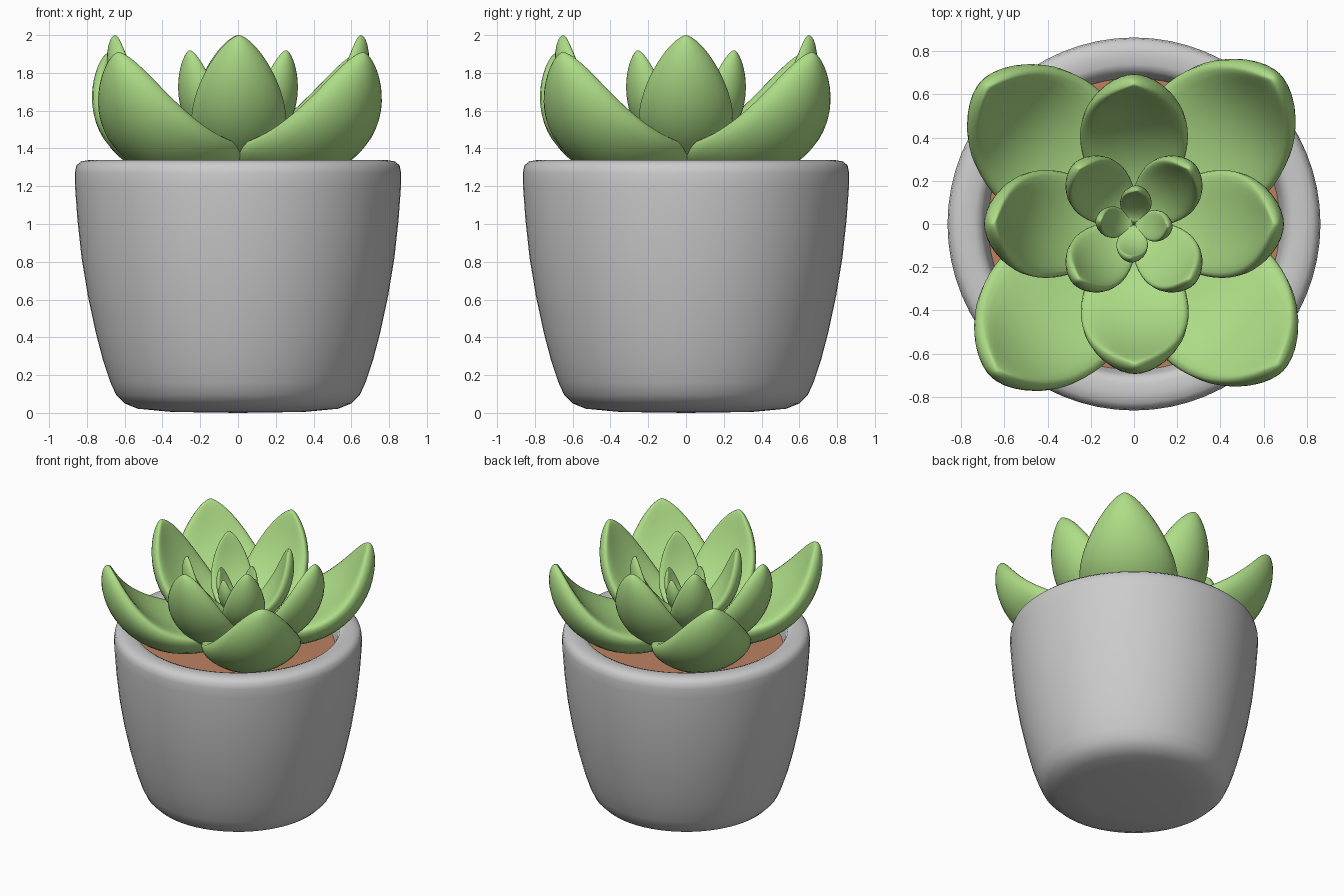
import bpy, bmesh
from math import sin, cos, pi, radians, copysign
from mathutils import Vector

if "Cube" in bpy.data.objects:
    bpy.data.objects.remove(bpy.data.objects["Cube"])


def material(name, color):
    mat = bpy.data.materials.new(name)
    mat.diffuse_color = color
    mat.use_nodes = True
    mat.node_tree.nodes["Principled BSDF"].inputs["Base Color"].default_value = mat.diffuse_color
    return mat


def add_object(name, mesh, mat=None):
    obj = bpy.data.objects.new(name, mesh)
    bpy.context.collection.objects.link(obj)
    if mat and not mesh.materials:
        mesh.materials.append(mat)
    return obj


def finish(bm, name):
    bmesh.ops.remove_doubles(bm, verts=bm.verts, dist=1e-5)
    bmesh.ops.recalc_face_normals(bm, faces=bm.faces)
    for f in bm.faces:
        f.smooth = True
    mesh = bpy.data.meshes.new(name)
    bm.to_mesh(mesh)
    bm.free()
    return mesh


def lathe(name, profile):
    bm = bmesh.new()
    verts = [bm.verts.new((r, 0, z)) for r, z in profile]
    edges = [bm.edges.new(p) for p in zip(verts, verts[1:])]
    bmesh.ops.spin(bm, geom=verts + edges, cent=(0, 0, 0), axis=(0, 0, 1),
                   angle=2 * pi, steps=64)
    return finish(bm, name)


def leaf(name, p0, p1, p2, p3, width, thick, cup, base, peak, rings=24, sides=28):
    """Cupped, puffy leaf swept along a Bezier spine in the x-z plane."""
    p0, p1, p2, p3 = (Vector((r, 0, z)) for r, z in (p0, p1, p2, p3))
    bm = bmesh.new()
    loops = []
    for i in range(rings + 1):
        t = sin(pi / 2 * i / rings)
        s = 1 - t
        c = p0 * s**3 + p1 * 3 * s * s * t + p2 * 3 * s * t * t + p3 * t**3
        d = ((p1 - p0) * s * s + (p2 - p1) * 2 * s * t + (p3 - p2) * t * t).normalized()
        n = Vector((-d.z, 0, d.x))
        if t < peak:
            f = base + (1 - base) * sin(pi / 2 * t / peak)
        else:
            f = max(0, 1 - ((t - peak) / (1 - peak))**2)**0.66
        w, h = width * f, thick * f**0.75
        loop = []
        for k in range(sides):
            a = 2 * pi * k / sides
            up = copysign(abs(sin(a))**0.85, sin(a)) * (0.9 if sin(a) > 0 else 1.2)
            lift = h * up + cup * w * cos(a)**2
            loop.append(bm.verts.new(c + n * lift + Vector((0, w * cos(a), 0))))
        loops.append(loop)
    for a, b in zip(loops, loops[1:]):
        for k in range(sides):
            j = (k + 1) % sides
            bm.faces.new((a[k], a[j], b[j], b[k]))
    bm.faces.new(loops[0])
    return finish(bm, name)


green = material("leaf_green", (0.42, 0.72, 0.24, 1))
brown = material("soil_brown", (0.50, 0.22, 0.12, 1))

# Pot with rounded rim and hollow top
add_object("pot", lathe("pot", [
    (0, 0), (0.35, 0.005), (0.53, 0.022), (0.60, 0.05), (0.645, 0.095),
    (0.675, 0.16), (0.715, 0.28), (0.752, 0.42), (0.795, 0.62), (0.828, 0.82),
    (0.85, 1.02), (0.863, 1.20), (0.864, 1.27), (0.856, 1.31), (0.83, 1.332),
    (0.79, 1.338), (0.74, 1.337), (0.71, 1.325), (0.695, 1.295),
    (0.68, 1.24), (0.66, 1.12), (0, 1.12)]))

# Soil disc
add_object("soil", lathe("soil", [(0, 1.22), (0.45, 1.22), (0.68, 1.215)]), brown)

# Rows of four leaves: spine points, width, thickness, cup, base, peak, turns
rows = {
    "outer_leaf": ((0.02, 1.37), (0.46, 1.25), (0.865, 1.42), (0.93, 1.91),
                   0.345, 0.105, 0.22, 0.6, 0.42, (46, 137, 227, 315.5)),
    "middle_leaf": ((0.02, 1.37), (0.35, 1.31), (0.635, 1.60), (0.65, 2.00),
                    0.25, 0.08, 0.25, 0.5, 0.5, (0, 90, 180, 270.5)),
    "inner_leaf": ((0.01, 1.43), (0.20, 1.41), (0.365, 1.62), (0.36, 1.92),
                   0.15, 0.052, 0.25, 0.4, 0.5, (45, 135, 225, 315)),
    "heart_leaf": ((0.005, 1.50), (0.08, 1.49), (0.165, 1.60), (0.155, 1.76),
                   0.073, 0.03, 0.25, 0.35, 0.5, (-5, 85, 175, 265)),
}
for name, (*shape, turns) in rows.items():
    mesh = leaf(name, *shape)
    for i, turn in enumerate(turns):
        obj = add_object(f"{name}_{i + 1}", mesh, green)
        obj.rotation_euler.z = radians(turn)
